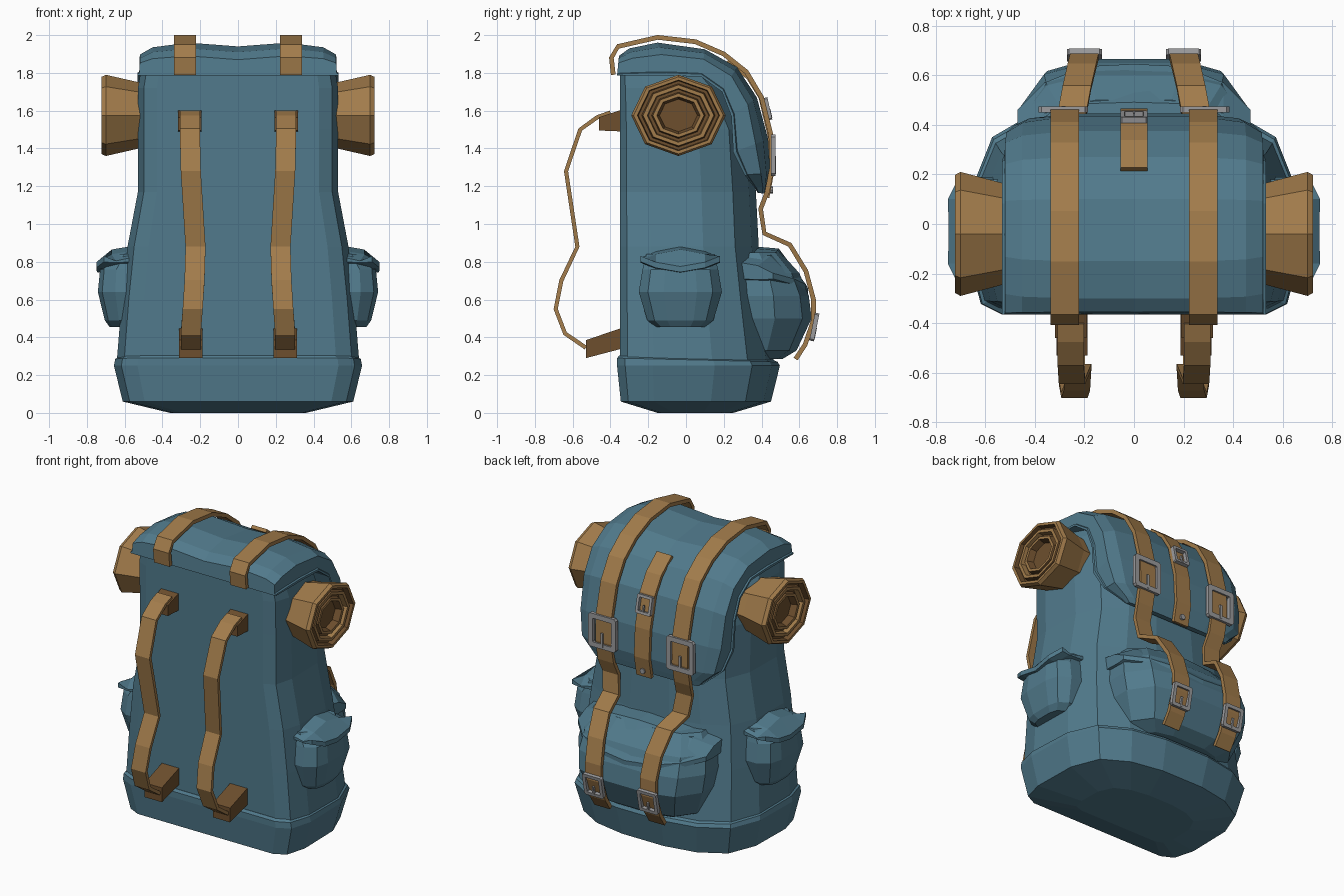
import bpy, bmesh, math
from mathutils import Vector as V

if "Cube" in bpy.data.objects:
    bpy.data.objects.remove(bpy.data.objects["Cube"])


def material(name, rgb):
    m = bpy.data.materials.new(name)
    m.diffuse_color = (*rgb, 1)
    m.use_nodes = True
    m.node_tree.nodes["Principled BSDF"].inputs["Base Color"].default_value = m.diffuse_color
    return m


BLUE = material("blue canvas", (0.082, 0.195, 0.262))
TAN = material("tan leather", (0.36, 0.20, 0.07))
BROWN = material("brown leather", (0.155, 0.078, 0.027))
METAL = material("grey metal", (0.33, 0.33, 0.34))


def loft(name, rings, mats, rule=None, loop=False):
    """Skin a list of equal-sized rings; cap both ends unless it loops."""
    bm = bmesh.new()
    vs = [[bm.verts.new(p) for p in r] for r in rings]
    n = len(vs[0])
    for k in range(len(vs) if loop else len(vs) - 1):
        a, b = vs[k], vs[(k + 1) % len(vs)]
        for i in range(n):
            f = bm.faces.new((a[i], a[(i + 1) % n], b[(i + 1) % n], b[i]))
            f.material_index = rule(k) if rule else 0
    if not loop:
        bm.faces.new(vs[0])
        bm.faces.new(vs[-1]).material_index = rule(len(vs)) if rule else 0
    bmesh.ops.recalc_face_normals(bm, faces=bm.faces)
    me = bpy.data.meshes.new(name)
    bm.to_mesh(me)
    bm.free()
    for m in mats:
        me.materials.append(m)
    ob = bpy.data.objects.new(name, me)
    bpy.context.collection.objects.link(ob)
    return ob


def mirrored(half):
    """Full ring from half ring given as (x, y, z) with x >= 0."""
    return half + [(-x, y, z) for x, y, z in reversed(half) if x > 1e-6]


# Body and base: flat wearer side, rounded outer side
SECTION = [(.81, 0), (.94, .05), (1, .22), (.99, .6), (.87, .83), (.6, .95), (.25, 1)]


def section(z, w, back, front, tilt=0):
    return mirrored([(w * a, back + t * (front - back), z - tilt * t) for a, t in SECTION])


loft("main_body", [section(z, w, -.35, f) for z, w, f in [
    (.27, .642, .465), (.6, .615, .42), (.88, .585, .385), (1.17, .53, .37),
    (1.5, .53, .345), (1.72, .53, .235), (1.81, .515, .14)]], [BLUE])
loft("base", [section(*r) for r in [
    (0, .36, -.15, .25), (.06, .61, -.345, .45), (.25, .657, -.365, .497),
    (.29, .65, -.365, .485, .02), (.305, .625, -.352, .45, .02)]], [BLUE])


# Lid: crest (y, z), lower edge (y, z), half width
def lid_ring(cy, cz, ey, ez, w, dip):
    def at(t):
        return ey + t * (cy - ey), ez + t * (cz - ez)
    half = [(w + .008, *at(0)), (w + .008, *at(.09)), (w - .002, *at(.12)),
            (w * .99, *at(.64)), (w * .86, *at(.86)), (w * .5, *at(1)), (0, cy, cz - dip)]
    return mirrored(half)


loft("lid", [lid_ring(*r) for r in [
    (-.355, 1.89, -.365, 1.785, .525, .02), (-.3, 1.93, -.25, 1.785, .525, .02),
    (-.15, 1.96, -.1, 1.785, .525, .02), (.1, 1.925, .08, 1.78, .525, .015),
    (.27, 1.83, .19, 1.7, .525, .01), (.375, 1.67, .24, 1.57, .525, 0),
    (.435, 1.45, .25, 1.38, .52, 0), (.445, 1.27, .31, 1.26, .49, 0),
    (.43, 1.2, .365, 1.19, .41, 0), (.42, 1.16, .38, 1.165, .38, 0)]], [BLUE])


# Pockets with overhanging flaps
def pocket(name, place, rows, flap):
    shape = [(1, 0), (1, .52), (.78, .88), (.4, 1), (-.4, 1), (-.78, .88), (-1, .52), (-1, 0)]
    loft(name, [[place(w * a, d * b, z) for a, b in shape] for z, w, d in rows], [BLUE])
    cuts = flap + [(-u, *r) for u, *r in reversed(flap[:-1])]
    loft(name + "_flap", [[place(u, a, z) for a, z in (
        (0, zt), (.6 * d, zt - .02), (d, zb + .03), (d, zb), (d - .05, zb - .005), (0, zb))]
        for u, zt, zb, d in cuts], [BLUE])


for s, side in ((1, "right"), (-1, "left")):
    pocket(side + "_pocket", lambda u, d, z: (s * (.55 + d), u - .03, z),
           [(.455, .13, .13), (.49, .175, .155), (.64, .22, .192), (.76, .2, .18), (.84, .18, .1)],
           [(-.21, .825, .8, .16), (-.13, .86, .768, .2), (0, .885, .745, .197)])
pocket("front_pocket", lambda u, d, z: (u, .26 + d, z),
       [(.285, .3, .25), (.33, .38, .325), (.5, .45, .405), (.62, .465, .39),
        (.74, .45, .34), (.85, .38, .24)],
       [(-.47, .80, .71, .2), (-.36, .85, .68, .31), (-.2, .88, .65, .375), (0, .89, .63, .385)])

# Bedroll ends: octagonal flared roll with stepped coils
ROLL = [(.45, .78), (.53, .82), (.70, 1), (.722, .95), (.722, .87), (.685, .85), (.685, .78),
        (.715, .75), (.715, .66), (.68, .64), (.68, .57), (.71, .54), (.71, .46), (.67, .4)]
for s, side in ((1, "right"), (-1, "left")):
    loft(side + "_bedroll", [[(s * x, -.04 + .25 * r * math.cos(i * math.pi / 4),
                               1.575 + .215 * r * math.sin(i * math.pi / 4)) for i in range(8)]
                             for x, r in ROLL], [TAN, BROWN],
         lambda k: 1 if k in (4, 5, 6, 9, 10, 12, 14) else 0)


# Straps: flat ribbons across x following a path
def ribbon(name, path, width, thick):
    pts, rings = [V(p) for p in path], []
    for i, p in enumerate(pts):
        t = pts[min(i + 1, len(pts) - 1)] - pts[max(i - 1, 0)]
        n = V((0, -t.z, t.y)).normalized() * thick / 2
        w = V((width / 2, 0, 0))
        rings.append([p - w - n, p + w - n, p + w + n, p - w + n])
    loft(name, rings, [TAN])


# Buckle: chamfered frame and prong, leaning by tilt
def buckle(name, c, w, h, tilt):
    def put(x, o, z):
        return (c[0] + x, c[1] + o * math.cos(tilt) - z * math.sin(tilt),
                c[2] + z * math.cos(tilt) + o * math.sin(tilt))

    def outline(a, b, k, o):
        return [put(x * a, o, z * b) for x, z in ((1, k), (k, 1), (-k, 1), (-1, k),
                                                (-1, -k), (-k, -1), (k, -1), (1, -k))]
    a, b, e = w / 2, h / 2, w * .16
    loft(name, [outline(a, b, .88, -.012), outline(a, b, .88, .012),
                outline(a - e, b - e, .95, .012), outline(a - e, b - e, .95, -.012)],
         [METAL], loop=True)
    q = w * .04
    loft(name + "_prong", [[put(x, o, z) for x, o in ((-q, 0), (q, 0), (q, .014), (-q, .014))]
                           for z in (-b * .9, -b * .05)], [METAL])


LID_PATH = [(.28, -.385, 1.79), (.28, -.395, 1.88), (.28, -.36, 1.94), (.28, -.15, 1.988),
            (.28, .05, 1.965), (.28, .2, 1.9), (.28, .32, 1.805), (.28, .4, 1.67),
            (.28, .45, 1.47), (.28, .455, 1.3), (.28, .43, 1.17), (.27, .395, 1.08),
            (.255, .415, .95), (.23, .55, .89), (.21, .635, .75), (.2, .675, .6),
            (.2, .675, .49), (.2, .63, .36), (.2, .58, .285)]
SHOULDER_PATH = [(.255, -.40, 1.59), (.255, -.47, 1.565), (.255, -.56, 1.5), (.25, -.635, 1.28),
                 (.225, -.575, .88), (.23, -.66, .7), (.24, -.69, .55), (.25, -.64, .42),
                 (.25, -.53, .345)]


def pad(name, x, a, b):
    loft(name, [[(x - .063, y, lo), (x + .063, y, lo), (x + .063, y, hi), (x - .063, y, hi)]
                for y, lo, hi in (a, b)], [BROWN])


for s, side in ((1, "right"), (-1, "left")):
    ribbon(side + "_lid_strap", [(s * x, y, z) for x, y, z in LID_PATH], .115, .025)
    ribbon(side + "_shoulder_strap", [(s * x, y, z) for x, y, z in SHOULDER_PATH], .106, .022)
    pad(side + "_upper_anchor", s * .255, (-.34, 1.49, 1.605), (-.46, 1.495, 1.565))
    pad(side + "_lower_anchor", s * .25, (-.34, .34, .45), (-.53, .29, .385))
    buckle(side + "_lid_buckle", (s * .285, .462, 1.365), .2, .22, 0)
    buckle(side + "_pocket_buckle", (s * .2, .68, .455), .14, .15, -.2)

# Centre strap with buckle and rivet
ribbon("centre_strap", [(0, .22, 1.865), (0, .33, 1.775), (0, .395, 1.67), (0, .445, 1.46),
                        (0, .455, 1.27), (0, .43, 1.14)], .11, .022)
buckle("centre_buckle", (0, .432, 1.61), .11, .12, .22)
loft("rivet", [[(.018 * math.cos(i * math.pi / 4), y, 1.18 + .018 * math.sin(i * math.pi / 4))
                for i in range(8)] for y in (.43, .46)], [METAL])
